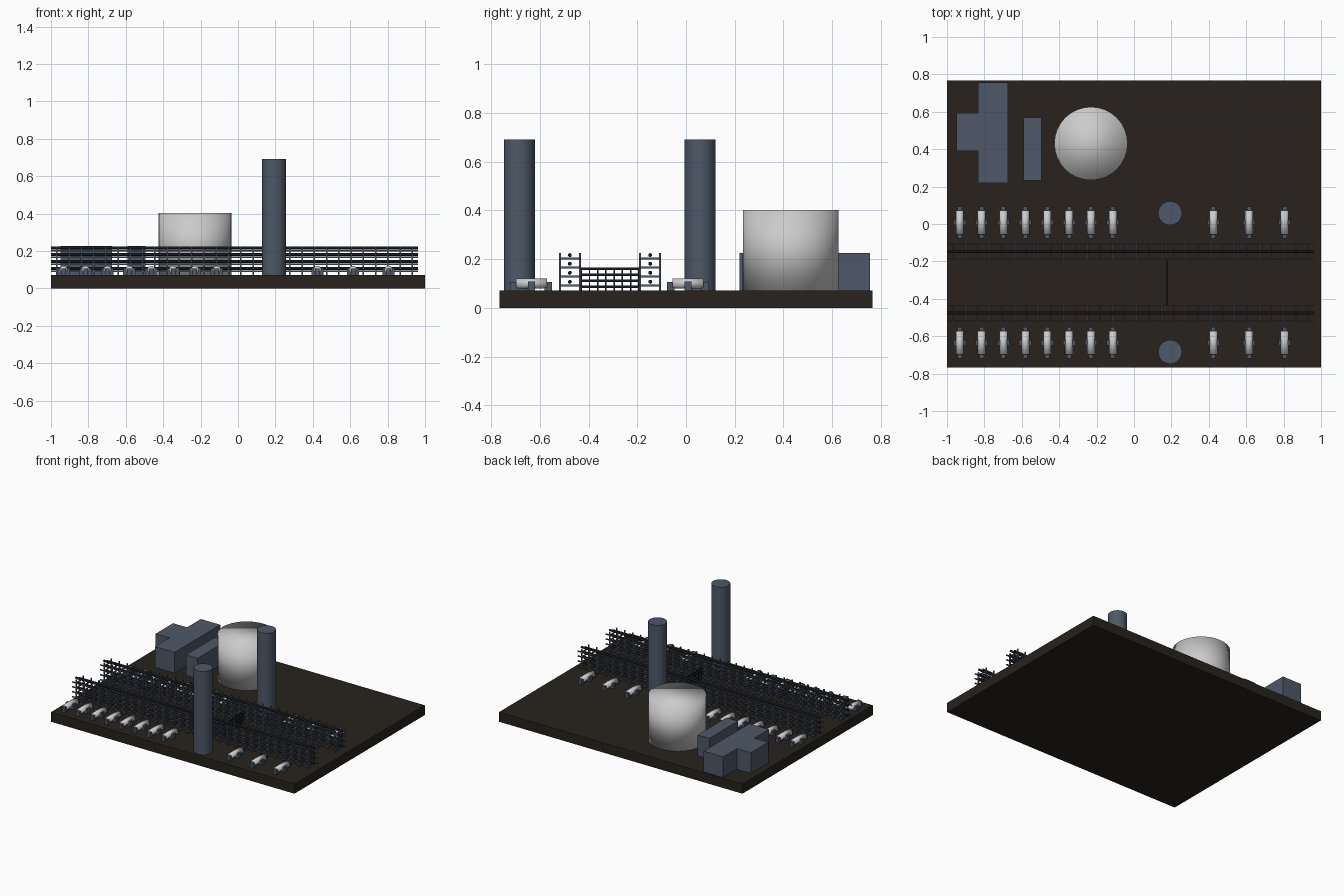
import bpy, bmesh, math
from mathutils import Matrix

if "Cube" in bpy.data.objects:
    bpy.data.objects.remove(bpy.data.objects["Cube"])


def material(name, rgb):
    m = bpy.data.materials.new(name)
    m.diffuse_color = (*rgb, 1)
    m.use_nodes = True
    m.node_tree.nodes["Principled BSDF"].inputs["Base Color"].default_value = m.diffuse_color
    return m


SLATE = material("slate", (0.075, 0.098, 0.135))
DARK = material("dark_ground", (0.021, 0.016, 0.012))
BLACK = material("black_pipe", (0.008, 0.009, 0.012))
TOP = 0.072  # top of the ground slab


def box(bm, x0, x1, y0, y1, z0, z1):
    mat = Matrix.Translation(((x0 + x1) / 2, (y0 + y1) / 2, (z0 + z1) / 2))
    bmesh.ops.create_cube(bm, size=1, matrix=mat @ Matrix.Diagonal((x1 - x0, y1 - y0, z1 - z0, 1)))


def cyl(bm, centre, r, length, axis="Z", seg=32):
    rot = {"X": Matrix.Rotation(math.pi / 2, 4, "Y"),
           "Y": Matrix.Rotation(math.pi / 2, 4, "X"), "Z": Matrix()}[axis]
    bmesh.ops.create_cone(bm, cap_ends=True, segments=seg, radius1=r, radius2=r, depth=length,
                          matrix=Matrix.Translation(centre) @ rot)


def finish(bm, name, mat=None, smooth=None):
    me = bpy.data.meshes.new(name)
    bm.to_mesh(me)
    bm.free()
    ob = bpy.data.objects.new(name, me)
    bpy.context.collection.objects.link(ob)
    if mat:
        me.materials.append(mat)
    if smooth == "all":
        me.shade_smooth()
    elif smooth == "angle":
        bpy.ops.object.select_all(action="DESELECT")
        bpy.context.view_layer.objects.active = ob
        ob.select_set(True)
        bpy.ops.object.shade_smooth_by_angle(angle=math.radians(35))
    return ob


# Ground slab
bm = bmesh.new()
box(bm, -1, 1, -0.766, 0.766, 0, TOP)
finish(bm, "ground_slab", DARK)

# Large storage tank
bm = bmesh.new()
cyl(bm, (-0.23, 0.43, (TOP + 0.403) / 2), 0.196, 0.403 - TOP)
finish(bm, "storage_tank", None, "all")

# Chimney stacks
for i, y in enumerate((-0.684, 0.058)):
    bm = bmesh.new()
    cyl(bm, (0.193, y, (TOP + 0.691) / 2), 0.064, 0.691 - TOP)
    finish(bm, f"chimney_stack_{i + 1}", SLATE, "angle")

# Buildings
for name, dims in {"main_building": (-0.835, -0.675, 0.22, 0.756),
                   "building_wing": (-0.95, -0.835, 0.39, 0.594),
                   "side_building": (-0.59, -0.494, 0.232, 0.569)}.items():
    bm = bmesh.new()
    box(bm, *dims, TOP, 0.226)
    finish(bm, name, SLATE)

# Two rows of small horizontal turbines with their stands
XS = [-0.932 + 0.117 * i for i in range(8)] + [0.425, 0.615, 0.805]
for row, yc in enumerate((-0.635, 0.008)):
    drums, stands = bmesh.new(), bmesh.new()
    for x in XS:
        cyl(drums, (x, yc, 0.1), 0.021, 0.128, "Y", 24)
        box(stands, x - 0.033, x + 0.033, yc - 0.014, yc + 0.014, TOP, 0.108)
        for s in (-1, 1):
            y = yc + s * 0.07
            box(stands, x - 0.012, x + 0.012, y - 0.015, y + 0.015, TOP, 0.107)
    finish(drums, f"turbine_drums_{row + 1}", None, "all")
    finish(stands, f"turbine_stands_{row + 1}", SLATE)

# Long pipe racks: posts, cross beams and side rails carrying four pipe levels
X0, X1, FRAMES = -0.968, 0.932, 30
LEVELS = (0.107, 0.144, 0.181, 0.217)
for k, yc in enumerate((-0.477, -0.147)):
    frame, pipes = bmesh.new(), bmesh.new()
    for i in range(FRAMES):
        x = X0 + (X1 - X0) * i / (FRAMES - 1)
        for s in (-1, 1):
            y = yc + s * 0.041
            box(frame, x - 0.004, x + 0.004, y - 0.004, y + 0.004, TOP, 0.225)
        for z in LEVELS:
            box(frame, x - 0.003, x + 0.003, yc - 0.041, yc + 0.041, z - 0.019, z - 0.011)
    for z in LEVELS:
        for s in (-1, 1):
            y = yc + s * 0.041
            box(frame, -1, 0.963, y - 0.003, y + 0.003, z - 0.019, z - 0.011)
        cyl(pipes, (-0.0185, yc, z), 0.008, 1.963, "X", 12)
    finish(frame, f"pipe_rack_{k + 1}", SLATE)
    finish(pipes, f"rack_pipes_{k + 1}", BLACK, "angle")

# Low cross link joining the two racks
bm = bmesh.new()
for z in (0.086, 0.111, 0.136, 0.16):
    box(bm, 0.17, 0.178, -0.436, -0.188, z - 0.005, z + 0.005)
for i in range(8):
    y = -0.43 + 0.236 * i / 7
    box(bm, 0.171, 0.177, y - 0.003, y + 0.003, TOP, 0.165)
finish(bm, "rack_cross_link", BLACK)
